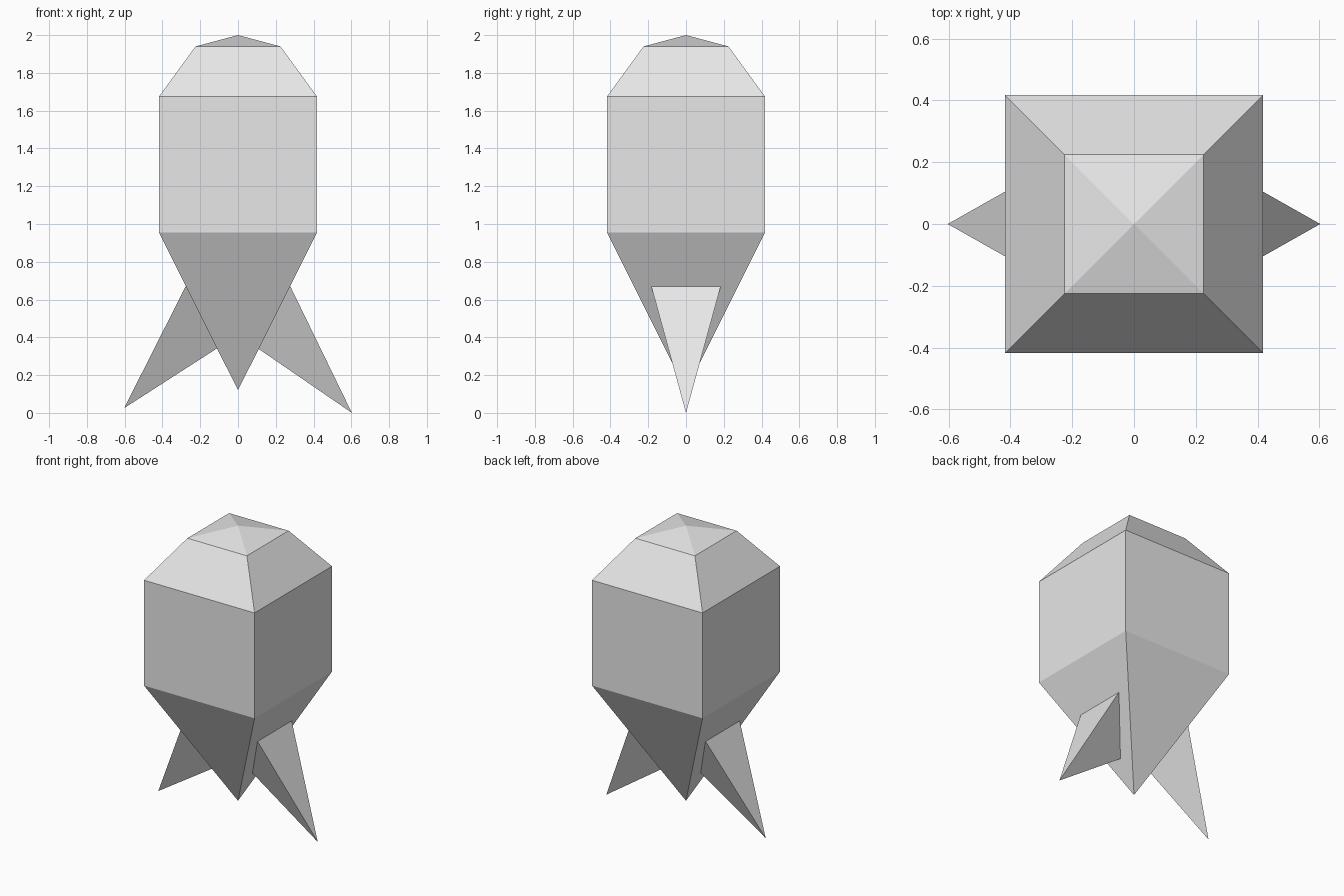
import bpy
import bmesh

cube = bpy.data.objects.get("Cube")
if cube:
    bpy.data.objects.remove(cube, do_unlink=True)

GREY = (0.8, 0.8, 0.8, 1.0)
grey = bpy.data.materials.new("light grey")
grey.use_nodes = True
grey.diffuse_color = GREY
for node in grey.node_tree.nodes:
    if node.type == "BSDF_PRINCIPLED":
        node.inputs["Base Color"].default_value = GREY


def finish(name, bm):
    bmesh.ops.recalc_face_normals(bm, faces=bm.faces)
    mesh = bpy.data.meshes.new(name)
    bm.to_mesh(mesh)
    bm.free()
    mesh.materials.append(grey)
    obj = bpy.data.objects.new(name, mesh)
    bpy.context.collection.objects.link(obj)


# Square hull lofted between a bottom point and a top point
def hull(name, bottom, rings, top):
    bm = bmesh.new()
    loops = [[bm.verts.new((sx * r, sy * r, z))
              for sx, sy in ((-1, -1), (1, -1), (1, 1), (-1, 1))]
             for r, z in rings]
    low = bm.verts.new((0, 0, bottom))
    high = bm.verts.new((0, 0, top))
    for i in range(4):
        j = (i + 1) % 4
        bm.faces.new((low, loops[0][j], loops[0][i]))
        bm.faces.new((high, loops[-1][i], loops[-1][j]))
        for a, b in zip(loops, loops[1:]):
            bm.faces.new((a[i], a[j], b[j], b[i]))
    finish(name, bm)


# Three-sided spike with a flat outer face, rooted inside the hull
def fin(name, side, tip_z):
    bm = bmesh.new()
    tip = bm.verts.new((side * 0.603, 0, tip_z))
    front = bm.verts.new((side * 0.277, -0.184, 0.67))
    back = bm.verts.new((side * 0.277, 0.184, 0.67))
    root = bm.verts.new((side * 0.02, 0, 0.40))
    for face in ((tip, front, back), (tip, back, root),
                 (tip, root, front), (front, root, back)):
        bm.faces.new(face)
    finish(name, bm)


hull("body", 0.12, [(0.418, 0.955), (0.418, 1.675), (0.225, 1.94)], 2.0)
fin("left_fin", 1, 0.0)
fin("right_fin", -1, 0.025)
